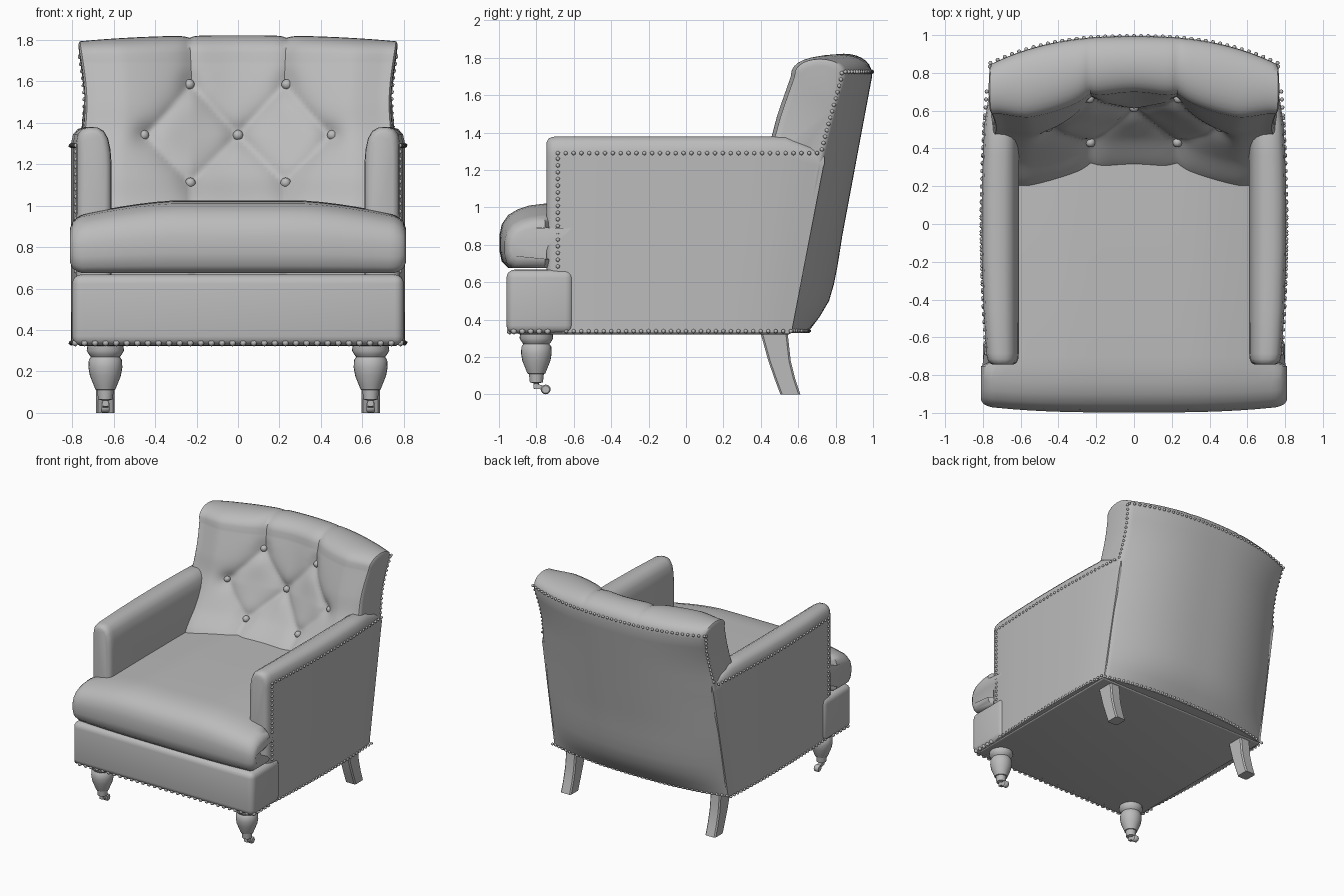
import bpy, bmesh, math
from mathutils import Vector, Matrix

if "Cube" in bpy.data.objects:
    bpy.data.objects.remove(bpy.data.objects["Cube"])

GREY = (0.5, 0.5, 0.5, 1)
mat = bpy.data.materials.new("plain_grey")
mat.use_nodes = True
mat.diffuse_color = GREY
bsdf = mat.node_tree.nodes["Principled BSDF"]
bsdf.inputs["Base Color"].default_value = GREY
bsdf.inputs["Roughness"].default_value = 0.6


def finish(name, bm, angle=45):
    bmesh.ops.recalc_face_normals(bm, faces=bm.faces)
    me = bpy.data.meshes.new(name)
    bm.to_mesh(me)
    bm.free()
    me.materials.append(mat)
    ob = bpy.data.objects.new(name, me)
    bpy.context.collection.objects.link(ob)
    bpy.ops.object.select_all(action='DESELECT')
    ob.select_set(True)
    bpy.context.view_layer.objects.active = ob
    bpy.ops.object.shade_smooth_by_angle(angle=math.radians(angle))
    return ob


def loft(name, rings, angle=45):
    """Skin a list of closed rings and cap both ends."""
    bm = bmesh.new()
    rows = [[bm.verts.new(p) for p in r] for r in rings]
    n = len(rows[0])
    for a, b in zip(rows, rows[1:]):
        for i in range(n):
            j = (i + 1) % n
            bm.faces.new((a[i], a[j], b[j], b[i]))
    bm.faces.new(rows[0])
    bm.faces.new(rows[-1])
    return finish(name, bm, angle)


def box(name, lo, hi, bevel):
    bm = bmesh.new()
    bmesh.ops.create_cube(bm, size=1)
    for v in bm.verts:
        v.co = [lo[k] + (v.co[k] + 0.5) * (hi[k] - lo[k]) for k in range(3)]
    bmesh.ops.bevel(bm, geom=bm.edges[:], offset=bevel, segments=4, profile=0.5, affect='EDGES')
    return finish(name, bm)


def interp(pts, z):
    """Smooth curve y(z) through (z, y) points."""
    z = max(pts[0][0], min(pts[-1][0], z))
    k = max(i for i in range(len(pts) - 1) if pts[i][0] <= z)
    slope = lambda i: ((pts[min(i + 1, len(pts) - 1)][1] - pts[max(i - 1, 0)][1])
                       / (pts[min(i + 1, len(pts) - 1)][0] - pts[max(i - 1, 0)][0]))
    (z0, y0), (z1, y1) = pts[k], pts[k + 1]
    h = z1 - z0
    t = (z - z0) / h
    return ((1 + 2 * t) * (1 - t) ** 2 * y0 + t * (1 - t) ** 2 * h * slope(k)
            + t * t * (3 - 2 * t) * y1 + t * t * (t - 1) * h * slope(k + 1))


# Backrest: front and rear curves at the middle and at the wings
FRONT_MID = [(0.9, 0.26), (1.02, 0.34), (1.15, 0.48), (1.34, 0.59), (1.5, 0.65), (1.7, 0.72)]
FRONT_SIDE = [(0.9, 0.18), (1.02, 0.24), (1.15, 0.35), (1.34, 0.46), (1.5, 0.51), (1.7, 0.58)]
REAR_MID = [(0.33, 0.65), (0.5, 0.765), (0.9, 0.845), (1.3, 0.92), (1.7, 0.995)]
REAR_SIDE = [(0.33, 0.56), (0.8, 0.65), (1.25, 0.725), (1.7, 0.845)]
HALF = 0.775
BUTTONS = [(0, 1.34)] + [(s * x, z) for s in (-1, 1) for x, z in ((0.235, 1.585), (0.455, 1.34), (0.23, 1.11))]
CREASES = []
for s in (-1, 1):
    top, side, low, mid = (s * 0.235, 1.585), (s * 0.455, 1.34), (s * 0.23, 1.11), (0, 1.34)
    CREASES += [(top, side), (top, mid), (side, low), (low, mid),
                (top, (s * 0.235, 1.9)), (low, (s * 0.23, 0.9))]


def rear_y(x, z):
    t = min(1, abs(x) / HALF) ** 2.5
    return interp(REAR_MID, z) * (1 - t) + interp(REAR_SIDE, z) * t


def half_width(z):
    return 0.765 if z < 1.25 else 0.765 - 0.025 * math.sin((z - 1.25) * 6.5)


def tuft(x, z):
    p = Vector((x, z))
    depth = 0
    for a, b in CREASES:
        a, b = Vector(a), Vector(b)
        k = max(0, min(1, (p - a).dot(b - a) / (b - a).length_squared))
        depth = max(depth, math.exp(-(p - a.lerp(b, k)).length / 0.045))
    dip = max(math.exp(-((p - Vector(b)).length / 0.06) ** 2) for b in BUTTONS)
    return 0.035 * depth + 0.025 * dip - 0.025


def front_y(x, z):
    t = min(1, abs(x) / 0.64)
    t = t * t * (3 - 2 * t)
    fade = max(0, min(1, (0.72 - abs(x)) / 0.15))
    return interp(FRONT_MID, z) * (1 - t) + interp(FRONT_SIDE, z) * t + fade * tuft(x, z)


rings = []
ends = [(0.985, 0), (0.996, 0.012), (1, 0.035)]
cols = [(u, 0) for u in [i / 40 - 0.95 for i in range(77)]]
cols = [(-u, d) for u, d in reversed(ends)] + cols + ends
N_FRONT, N_TOP, N_REAR = 46, 14, 16
for u, inset in cols:
    x = u * HALF
    t = abs(u) ** 2.5
    rise = 0.122 - 0.03 * t
    pts = [(front_y(x, z) + inset, z) for z in [0.9 + 0.8 * i / N_FRONT for i in range(N_FRONT)]]
    f, r = front_y(x, 1.7) + inset, rear_y(x, 1.7) - inset
    seam = 0.012 * math.exp(-abs(abs(x) - 0.235) / 0.02)
    for i in range(N_TOP + 1):
        a = math.pi * i / N_TOP
        pts.append(((f + r) / 2 - (r - f) / 2 * math.cos(a), 1.7 + (rise - inset - seam) * math.sin(a) ** 0.8))
    pts += [(rear_y(x, z) - inset * 0.4, z) for z in [1.7 - 1.37 * i / N_REAR for i in range(1, N_REAR + 1)]]
    pts += [(0.3, 0.33), (0.3, 0.85)]
    rings.append([(u * half_width(z), y, z) for y, z in pts])
loft("backrest", rings, 50)


def balls(name, spots, radius, subdiv=1):
    bm = bmesh.new()
    for p in spots:
        bmesh.ops.create_icosphere(bm, subdivisions=subdiv, radius=radius, matrix=Matrix.Translation(p))
    return finish(name, bm, 80)


balls("tuft_buttons", [(x, front_y(x, z) - 0.008, z) for x, z in BUTTONS], 0.025, 3)


# Arms with the outer side panels
def outer_x(y):
    return 0.78 + 0.027 * (1 - (y / 0.7) ** 2)


def seam_y(z):
    return interp(REAR_SIDE, min(z, 1.3)) + 0.004


for s, name in ((1, "left_arm"), (-1, "right_arm")):
    rings = []
    for k, inset in ((0, 0.03), (0.006, 0.012), (0.02, 0.003), (0.04, 0), (0.2, 0), (0.4, 0),
                     (0.6, 0), (0.75, 0), (0.86, 0), (0.94, 0.01), (1, 0.02)):
        ring = []
        drop = max(0, k - 0.86) * 0.45
        crown = [(0.0, 0.33), (0.0, 0.8), (0.0, 1.2), (0.03, 1.27), (0.1, 1.325), (0.22, 1.36), (0.4, 1.378),
                 (0.65, 1.38), (0.83, 1.37), (0.95, 1.345), (1, 1.3), (1, 1.27), (1, 0.8), (1, 0.33)]
        for w, z in crown:
            y = -0.745 + k * (seam_y(z) + 0.745)
            xi, xo = 0.61 + inset, outer_x(y) - inset
            z = z if z < 1 else z - (inset + drop) * (z - 1) / 0.38
            ring.append((s * (xi + w * (xo - xi)), y, z))
        rings.append(ring)
    loft(name, rings, 50)

# Seat cushion: wide in front of the arms, narrow between them
section = [(-0.95, 0.675), (-0.985, 0.71), (-0.998, 0.77), (-0.998, 0.85), (-0.985, 0.91), (-0.95, 0.96),
           (-0.9, 0.99), (-0.84, 1.01), (-0.76, 1.02), (-0.7, 1.022), (-0.3, 1.025), (0.1, 1.025), (0.5, 1.02),
           (0.5, 0.675), (-0.7, 0.675), (-0.76, 0.675)]
rings = []
side = [(0.93, 0), (0.96, 0.008), (0.985, 0.022), (1, 0.05)]
for u, inset in [(-u, d) for u, d in reversed(side)] + [(i / 10 - 0.9, 0) for i in range(19)] + side:
    x = u * 0.81
    ring = []
    for y, z in section:
        k = (z - 0.675) / 0.345
        z -= 0.075 * k * (max(0, abs(x) - 0.3) / 0.5) ** 1.5
        z += inset * (1 - 2 * k)
        if y < -0.73:
            y += (0.035 * abs(u) ** 3 + inset * 0.6) * (-0.73 - y) / 0.27
        ring.append((x if y < -0.72 else max(-0.7, min(0.7, x)), y, z))
    rings.append(ring)
loft("seat_cushion", rings, 50)

# Front rail and underside
box("front_rail", (-0.8, -0.96, 0.325), (0.8, -0.6, 0.668), 0.045)
box("base_frame", (-0.77, -0.9, 0.322), (0.77, 0.56, 0.64), 0.01)

# Nail head trim
nails = []
for s in (-1, 1):
    nails += [(s * outer_x(-0.685), -0.685, 0.36 + 0.036 * i) for i in range(26)]
    nails += [(s * outer_x(y), y, 1.29) for y in [-0.685 + 0.042 * i for i in range(34)]]
    nails += [(s * outer_x(y), y, 0.338) for y in [-0.64 + 0.04 * i for i in range(31)]]
    nails += [(s * half_width(z), rear_y(HALF, z) - 0.012, z) for z in [1.31 + 0.034 * i for i in range(13)]]
for i in range(41):
    x = -0.76 + 0.038 * i
    nails += [(x, rear_y(x, 1.725), 1.725), (x, rear_y(x, 0.34), 0.34)]
balls("trim_nails", nails, 0.012)
front_nails = [(-0.74 + 1.48 * i / 29, -0.942, 0.338) for i in range(30)]
front_nails += [(s * 0.785, -0.92 + 0.045 * i, 0.338) for s in (-1, 1) for i in range(5)]
balls("front_rail_nails", front_nails, 0.018)


# Turned front legs with casters
def disc(x, y, r, z, n=24):
    return [(x + r * math.cos(math.tau * i / n), y + r * math.sin(math.tau * i / n), z) for i in range(n)]


turning = [(0.34, 0.085), (0.3, 0.09), (0.28, 0.078), (0.27, 0.07), (0.255, 0.08), (0.22, 0.082), (0.18, 0.075),
           (0.13, 0.055), (0.112, 0.048), (0.11, 0.04), (0.065, 0.035), (0.06, 0.015), (0.03, 0.012)]
for s, word in ((1, "left"), (-1, "right")):
    x = s * 0.64
    loft(word + "_front_leg", [disc(x, -0.8, r, z) for z, r in turning], 50)
    loft(word + "_caster_fork", [[(x + a * 0.014, y, z + b * 0.012) for a, b in ((-1, -1), (1, -1), (1, 1), (-1, 1))]
                                 for y, z in ((-0.815, 0.045), (-0.78, 0.04), (-0.745, 0.03))])
    loft(word + "_caster_wheel", [[(x + dx, y - 0.75, z + 0.027) for y, z, _ in disc(0, 0, r, 0, 16)]
                                  for dx, r in ((-0.02, 0.02), (-0.014, 0.026), (0.014, 0.026), (0.02, 0.02))])
    # Splayed back legs
    rings = []
    for z, y0, y1 in ((0.36, 0.39, 0.54), (0.27, 0.415, 0.55), (0.18, 0.44, 0.56), (0.08, 0.475, 0.585), (0, 0.505, 0.612)):
        rings.append([(x + a * 0.045, y, z) for a, y in ((-1, y0 + 0.01), (-0.8, y0), (0.8, y0), (1, y0 + 0.01),
                                                         (1, y1 - 0.01), (0.8, y1), (-0.8, y1), (-1, y1 - 0.01))])
    loft(word + "_back_leg", rings, 35)
